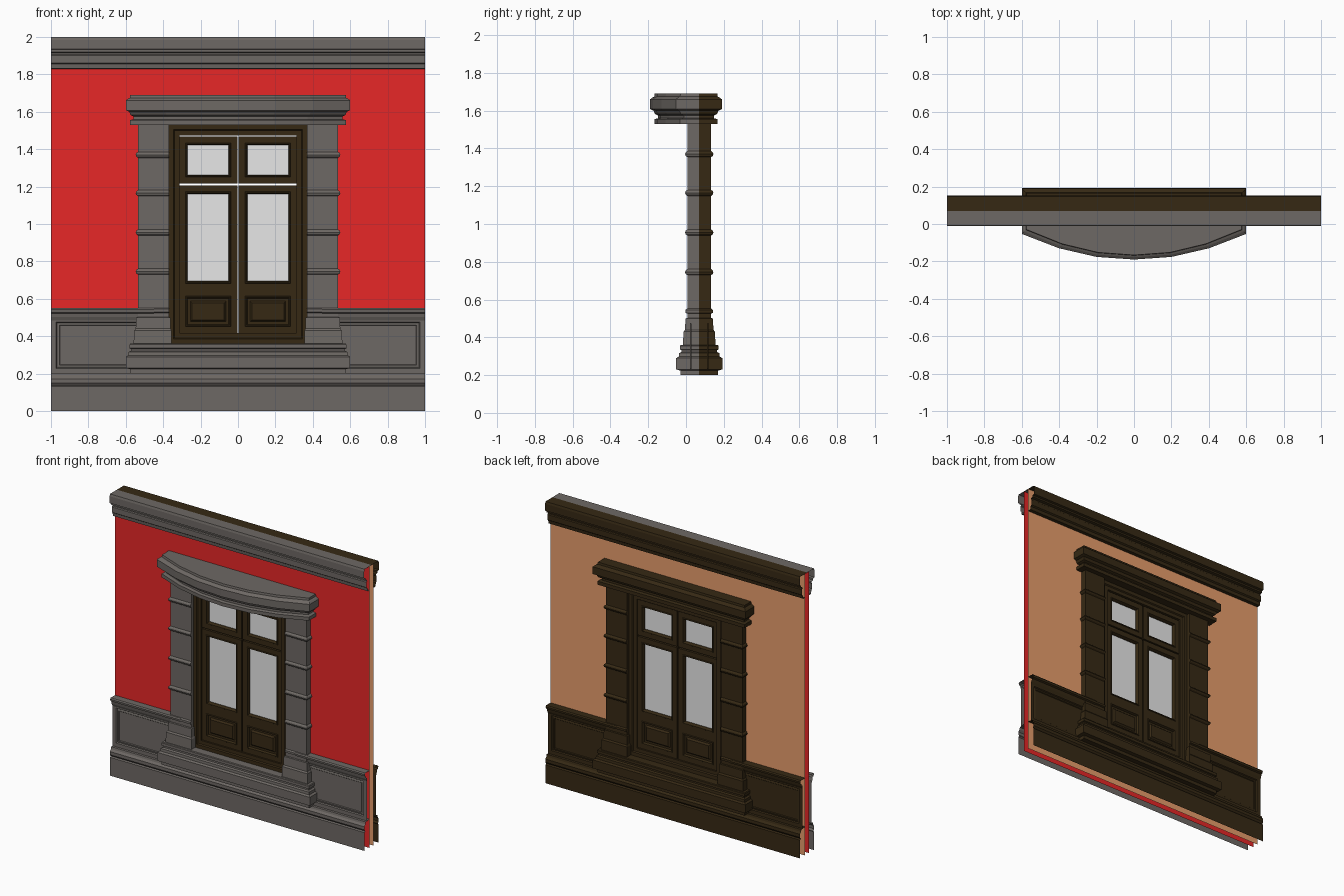
import bpy, bmesh
from mathutils import Vector

if "Cube" in bpy.data.objects:
    bpy.data.objects.remove(bpy.data.objects["Cube"])

C = 0.07  # y of the wall's middle plane: stone in front, dark wood behind


def material(name, rgb):
    m = bpy.data.materials.new(name)
    m.diffuse_color = (*rgb, 1)
    m.use_nodes = True
    m.node_tree.nodes["Principled BSDF"].inputs["Base Color"].default_value = m.diffuse_color
    return m


STONE = material("grey_stone", (0.155, 0.140, 0.128))
WOOD = material("dark_wood", (0.037, 0.022, 0.007))
RED = material("red_plaster", (0.8, 0.02, 0.02))
PEACH = material("peach_plaster", (0.8, 0.34, 0.15))
GLASS = material("pale_glass", (0.8, 0.8, 0.8))


def finish(name, bm, mats):
    me = bpy.data.meshes.new(name)
    bm.to_mesh(me)
    bm.free()
    for m in mats:
        me.materials.append(m)
    ob = bpy.data.objects.new(name, me)
    bpy.context.collection.objects.link(ob)
    return ob


def face(bm, pts, flip=False, mat=0):
    vs = [bm.verts.new(p) for p in pts]
    f = bm.faces.new(vs[::-1] if flip else vs)
    f.material_index = mat
    return f


def loft(name, rings, mats, cap=True, closed=False):
    """Skin a list of closed rings; two materials split front from back."""
    bm = bmesh.new()
    loops = [[bm.verts.new(p) for p in r] for r in rings]
    pairs = list(zip(loops, loops[1:]))
    if closed:
        pairs.append((loops[-1], loops[0]))
    for a, b in pairs:
        n = len(a)
        for i in range(n):
            j = (i + 1) % n
            bm.faces.new((a[i], a[j], b[j], b[i]))
    if cap:
        bm.faces.new(loops[0][::-1])
        bm.faces.new(loops[-1])
    bmesh.ops.recalc_face_normals(bm, faces=bm.faces[:])
    if len(mats) > 1:
        bmesh.ops.bisect_plane(bm, geom=bm.verts[:] + bm.edges[:] + bm.faces[:],
                               plane_co=(0, C, 0), plane_no=(0, 1, 0))
        for f in bm.faces:
            f.material_index = int(f.calc_center_median().y > C)
    return finish(name, bm, mats)


def moulding(name, profile, spans):
    """Open strips along x from (distance from middle plane, z) points, both sides."""
    bm = bmesh.new()
    for side in (0, 1):
        s = 1 if side else -1
        for x0, x1 in spans:
            for (d0, z0), (d1, z1) in zip(profile, profile[1:]):
                y0, y1 = C + s * d0, C + s * d1
                face(bm, [(x0, y0, z0), (x1, y0, z0), (x1, y1, z1), (x0, y1, z1)], side, side)
    bmesh.ops.remove_doubles(bm, verts=bm.verts[:], dist=1e-5)
    return finish(name, bm, [STONE, WOOD])


FULL = [(-1, 1)]
SIDES = [(-1, -0.45), (0.45, 1)]

# Wall skins with the door opening left free
for name, d, mat in (("front_wall", -0.022, RED), ("back_wall", 0.022, PEACH)):
    bm = bmesh.new()
    for x0, x1, z0, z1 in ((-1, -0.45, 0, 2), (0.45, 1, 0, 2),
                           (-0.45, 0.45, 0, 0.3), (-0.45, 0.45, 1.6, 2)):
        y = C + d
        face(bm, [(x0, y, z0), (x1, y, z0), (x1, y, z1), (x0, y, z1)], d > 0)
    finish(name, bm, [mat])

# Cornice, plinth and dado cap
moulding("cornice", [(.022, 1.83), (.045, 1.832), (.048, 1.855), (.058, 1.862), (.058, 1.90),
                     (.052, 1.905), (.052, 1.915), (.068, 1.92), (.068, 1.932), (.082, 1.936),
                     (.082, 1.985), (.078, 2.0), (0, 2.0)], FULL)
moulding("plinth", [(.078, 0), (.078, .13), (.070, .137), (.080, .15), (.080, .172),
                    (.068, .185), (.064, .2), (.022, .205)], FULL)
moulding("dado_cap", [(.05, .485), (.058, .502), (.062, .522), (.074, .528),
                      (.076, .542), (.070, .55), (.022, .55)], SIDES)

# Dado panels with a sunk moulded field
bm = bmesh.new()
for side in (0, 1):
    y = C + (0.05 if side else -0.05)
    for x0, x1 in SIDES:
        f = face(bm, [(x0, y, .2), (x1, y, .2), (x1, y, .505), (x0, y, .505)], side, side)
        f.normal_update()
        for t, d in ((.028, 0), (.005, -.008), (.012, .003), (.004, -.005)):
            bmesh.ops.inset_individual(bm, faces=[f], thickness=t, depth=d, use_even_offset=True)
            bm.normal_update()
finish("dado_panels", bm, [STONE, WOOD])


def box_ring(x0, x1, h, z):
    return [(x0, C - h, z), (x1, C - h, z), (x1, C + h, z), (x0, C + h, z)]


# Door pillars: pedestal, shaft and rounded bands (z, outward offset, inward offset)
rows = [(.345, .024, .015), (.43, .020, .015), (.44, .012, .010), (.50, .010, .008),
        (.502, 0, 0), (.525, 0, 0), (.53, .010, 0), (.545, .010, 0), (.552, 0, 0)]
for z in (.745, .955, 1.165, 1.37):
    rows += [(z - .016, 0, 0), (z - .009, .009, 0), (z, .012, 0), (z + .009, .009, 0), (z + .016, 0, 0)]
rows.append((1.54, 0, 0))
for s, label in ((-1, "left"), (1, "right")):
    loft(label + "_pillar", [box_ring(s * (.37 - i), s * (.535 + o), .063 + o, z)
                             for z, o, i in rows], [STONE, WOOD])

# Stepped sill
loft("sill", [box_ring(-.6 + o, .6 - o, .122 - o, z) for z, o in
              ((.2, .022), (.224, .022), (.23, 0), (.29, 0), (.298, .014), (.316, .016),
               (.322, .028), (.332, .028), (.336, .02), (.355, .02), (.36, .024))], [STONE, WOOD])

# Lintel with a bowed front
bow = [(-.6, -.053), (-.4, -.13), (-.2, -.176), (0, -.19), (.2, -.176), (.4, -.13), (.6, -.053)]


def bow_ring(z, o):
    k = (.6 - o) / .6
    return [(x * k, y + o, z) for x, y in bow] + [(.6 - o, .19 - o, z), (-.6 + o, .19 - o, z)]


loft("lintel", [bow_ring(z, o) for z, o in
                ((1.53, .022), (1.555, .022), (1.56, .042), (1.575, .042), (1.582, .026),
                 (1.60, .018), (1.608, 0), (1.66, 0), (1.67, .012), (1.675, .022),
                 (1.69, .024))], [STONE, WOOD])


def rect_frame(name, x0, x1, z0, z1, section):
    """Mitred frame: section holds (inset, half depth), mirrored front to back."""
    full = [(t, C - d) for t, d in section] + [(t, C + d) for t, d in reversed(section)]
    rings = [[(x0 + t, y, z0 + t), (x1 - t, y, z0 + t), (x1 - t, y, z1 - t), (x0 + t, y, z1 - t)]
             for t, y in full]
    return loft(name, rings, [WOOD], cap=False, closed=True)


def plate(name, x0, x1, z0, z1, steps, mat):
    """Solid panel from (inset, y offset) steps."""
    return loft(name, [[(x0 + t, C + d, z0 + t), (x1 - t, C + d, z0 + t),
                        (x1 - t, C + d, z1 - t), (x0 + t, C + d, z1 - t)] for t, d in steps], [mat])


# Door frame, leaves, glass and raised panels (narrow open gaps between leaves)
rect_frame("door_frame", -.375, .375, .355, 1.535, [(0, .042), (.03, .042), (.036, .034), (.061, .034)])
LEAF = [(0, .025), (.034, .025), (.037, .03), (.041, .03), (.046, .018)]
for s, label in ((-1, "left"), (1, "right")):
    x0, x1 = sorted((s * .004, s * .315))
    g0, g1 = x0 + .044, x1 - .044
    for part, z0, z1 in (("upper", 1.216, 1.468), ("lower", .648, 1.207), ("bottom", .418, .648)):
        rect_frame(f"{label}_{part}_leaf", x0, x1, z0, z1, LEAF)
        if part == "bottom":
            plate(f"{label}_panel", g0, g1, z0 + .044, z1 - .044,
                  [(.03, -.026), (.026, -.026), (.016, -.014), (0, -.014),
                   (0, .014), (.016, .014), (.026, .026), (.03, .026)], WOOD)
        else:
            plate(f"{label}_{part}_glass", g0, g1, z0 + .044, z1 - .044,
                  [(0, -.004), (0, .004)], GLASS)
